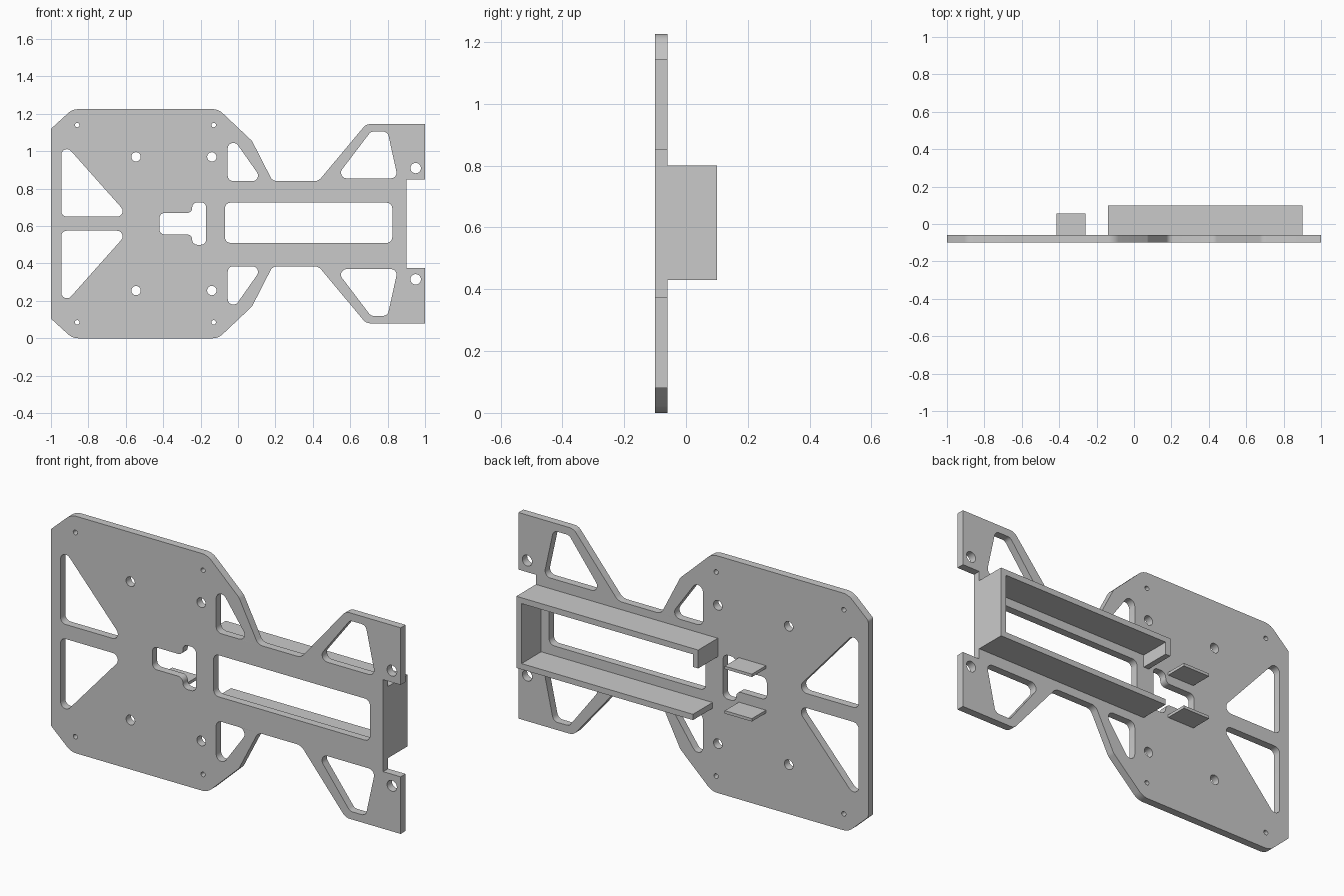
import bpy
import bmesh
import math
from mathutils import Vector

old = bpy.data.objects.get("Cube")
if old:
    bpy.data.objects.remove(old, do_unlink=True)

grey = bpy.data.materials.new("light_grey")
grey.use_nodes = True
colour = (0.59, 0.59, 0.59, 1)
grey.diffuse_color = colour
grey.node_tree.nodes["Principled BSDF"].inputs["Base Color"].default_value = colour

MID = 0.6125             # height of the plate's mirror line
FRONT, BACK = -0.10, -0.06
REAR = 0.10


def rounded(corners, steps=6):
    """Round each (x, z, radius) corner with a tangent arc."""
    out = []
    for i, (x, z, r) in enumerate(corners):
        p = Vector((x, z))
        if r == 0:
            out.append(p)
            continue
        a = (Vector(corners[i - 1][:2]) - p).normalized()
        b = (Vector(corners[(i + 1) % len(corners)][:2]) - p).normalized()
        half = a.angle(b) / 2
        centre = p + (a + b).normalized() * r / math.sin(half)
        start = p + a * r / math.tan(half) - centre
        end = p + b * r / math.tan(half) - centre
        first = math.atan2(start.y, start.x)
        sweep = math.atan2(start.x * end.y - start.y * end.x, start.dot(end))
        for k in range(steps + 1):
            t = first + sweep * k / steps
            out.append(centre + Vector((math.cos(t), math.sin(t))) * r)
    return out


def even(points, r):
    return rounded([(x, z, r) for x, z in points])


def circle(x, z, r, n=24):
    return [Vector((x + r * math.cos(math.tau * k / n), z + r * math.sin(math.tau * k / n)))
            for k in range(n)]


def flip(loop):
    return [Vector((p.x, 2 * MID - p.y)) for p in loop]


def finish(name, bm):
    bmesh.ops.recalc_face_normals(bm, faces=bm.faces)
    mesh = bpy.data.meshes.new(name)
    bm.to_mesh(mesh)
    bm.free()
    mesh.materials.append(grey)
    obj = bpy.data.objects.new(name, mesh)
    bpy.context.collection.objects.link(obj)
    return obj


def box(name, x0, x1, y0, y1, z0, z1):
    bm = bmesh.new()
    bmesh.ops.create_cube(bm, size=1)
    for v in bm.verts:
        v.co = ((x0 + x1) / 2 + v.co.x * (x1 - x0),
                (y0 + y1) / 2 + v.co.y * (y1 - y0),
                (z0 + z1) / 2 + v.co.z * (z1 - z0))
    return finish(name, bm)


# Plate outline: upper half, then its mirror image
upper = [(0.9, 0.85, 0), (1, 0.85, 0), (1, 1.145, 0), (0.685, 1.145, 0.05),
         (0.43, 0.84, 0.05), (0.185, 0.84, 0.04), (0.075, 1.055, 0.05),
         (-0.105, 1.225, 0.08), (-0.885, 1.225, 0.08), (-1, 1.12, 0.02)]
lower = [(x, 2 * MID - z, r) for x, z, r in reversed(upper)]
loops = [rounded(upper + lower)]

# Openings that occur above and below the mirror line
paired = [
    even([(-0.945, 0.65), (-0.58, 0.65), (-0.945, 1.06)], 0.03),
    even([(-0.055, 0.84), (0.135, 0.84), (-0.055, 1.11)], 0.03),
    even([(0.52, 0.855), (0.855, 0.855), (0.80, 1.105), (0.71, 1.105)], 0.03),
    circle(-0.86, 1.14, 0.012), circle(-0.13, 1.14, 0.012),
    circle(-0.545, 0.97, 0.025), circle(-0.14, 0.97, 0.025),
    circle(0.95, 0.91, 0.028),
]
for loop in paired:
    loops += [loop, flip(loop)]

# Central slot and stepped opening
loops.append(even([(-0.07, 0.51), (0.825, 0.51), (0.825, 0.725), (-0.07, 0.725)], 0.03))
loops.append(even([(-0.42, 0.555), (-0.245, 0.555), (-0.245, 0.5), (-0.17, 0.5),
                   (-0.17, 0.727), (-0.245, 0.727), (-0.245, 0.67), (-0.42, 0.67)], 0.027))

# Plate body: filled outline with openings, extruded to thickness
curve = bpy.data.curves.new("plate_profile", "CURVE")
curve.dimensions = "2D"
curve.fill_mode = "BOTH"
curve.extrude = (BACK - FRONT) / 2
for loop in loops:
    spline = curve.splines.new("POLY")
    spline.points.add(len(loop) - 1)
    for point, p in zip(spline.points, loop):
        point.co = (p.x, p.y, 0, 1)
    spline.use_cyclic_u = True
profile = bpy.data.objects.new("plate_profile", curve)
bpy.context.collection.objects.link(profile)
bpy.context.view_layer.update()
filled = bpy.data.meshes.new_from_object(
    profile.evaluated_get(bpy.context.evaluated_depsgraph_get()))
bm = bmesh.new()
bm.from_mesh(filled)
bpy.data.objects.remove(profile, do_unlink=True)
bpy.data.curves.remove(curve)
bpy.data.meshes.remove(filled)
bmesh.ops.remove_doubles(bm, verts=bm.verts, dist=0.0002)
for v in bm.verts:
    v.co = (v.co.x, (FRONT + BACK) / 2 - v.co.z, v.co.y)
plate = finish("mounting_plate", bm)
bpy.context.view_layer.objects.active = plate
plate.select_set(True)
bpy.ops.object.shade_smooth_by_angle(angle=math.radians(30))

# Open holder on the back: two long walls, an end wall and a hooked lip
WALL = 0.03
box("holder_upper_wall", -0.14, 0.9, BACK, REAR, 0.80 - WALL, 0.80)
box("holder_lower_wall", -0.14 + WALL, 0.9, BACK, REAR, 0.43, 0.43 + WALL)
box("holder_end_wall", 0.9 - WALL, 0.9, BACK, REAR, 0.43 + WALL, 0.80 - WALL)
box("holder_lip", -0.14, -0.14 + WALL, BACK, REAR, 0.705, 0.80 - WALL)

# Thin guide tabs above and below the stepped opening
for name, z in (("upper_tab", 0.717), ("lower_tab", 0.487)):
    box(name, -0.415, -0.26, BACK, 0.055, z, z + 0.015)
